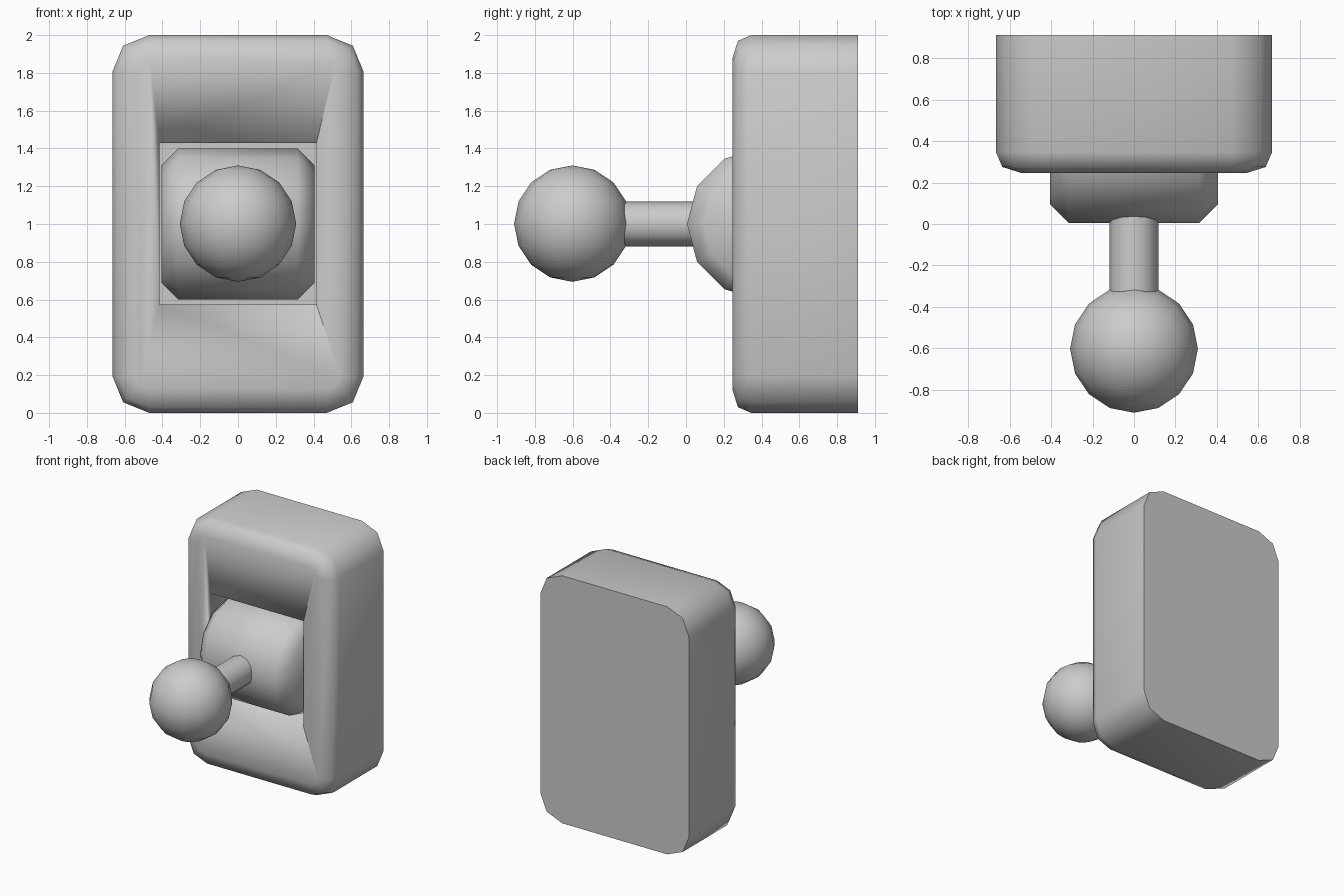
import bpy, bmesh
from math import cos, sin, pi, radians
from mathutils import Matrix

if "Cube" in bpy.data.objects:
    bpy.data.objects.remove(bpy.data.objects["Cube"], do_unlink=True)

grey = bpy.data.materials.new("plain_grey")
grey.use_nodes = True
grey.diffuse_color = (0.6, 0.6, 0.6, 1)
grey.node_tree.nodes["Principled BSDF"].inputs["Base Color"].default_value = grey.diffuse_color


def finish(name, bm, angle=60):
    """Turn a bmesh into a named, smooth-shaded object."""
    bmesh.ops.recalc_face_normals(bm, faces=bm.faces)
    mesh = bpy.data.meshes.new(name)
    bm.to_mesh(mesh)
    bm.free()
    mesh.materials.append(grey)
    obj = bpy.data.objects.new(name, mesh)
    bpy.context.collection.objects.link(obj)
    bpy.ops.object.select_all(action="DESELECT")
    obj.select_set(True)
    bpy.context.view_layer.objects.active = obj
    bpy.ops.object.shade_smooth_by_angle(angle=radians(angle))
    return obj


def skin(loops):
    """Join equal rings of points and cap both ends."""
    bm = bmesh.new()
    rings = [[bm.verts.new(p) for p in loop] for loop in loops]
    for a, b in zip(rings, rings[1:]):
        for i in range(len(a)):
            j = (i + 1) % len(a)
            bm.faces.new((a[i], a[j], b[j], b[i]))
    bm.faces.new(rings[0])
    bm.faces.new(rings[-1])
    return bm


def rounded_outline(y, inset, r):
    """Upright rectangle with two-step rounded corners."""
    w, h, k = 0.665 - inset, 1 - inset, r * 0.29
    corner = [(w, h - r), (w - k, h - k), (w - r, h)]
    pts = []
    for sx, sz in ((1, 1), (-1, 1), (-1, -1), (1, -1)):
        run = corner if sx * sz > 0 else corner[::-1]
        pts += [(sx * x, y, 1 + sz * z) for x, z in run]
    return pts


# Switch housing, softened on the front rim
housing = finish("housing", skin([
    rounded_outline(0.245, 0.125, 0.07),
    rounded_outline(0.275, 0.03, 0.165),
    rounded_outline(0.345, 0, 0.195),
    rounded_outline(0.91, 0, 0.195)]))

# Rectangular slot cut into the front
bm = bmesh.new()
bmesh.ops.create_cube(bm, size=1, matrix=Matrix.Translation((0, 0.46, 1.002))
                      @ Matrix.Diagonal((0.83, 0.72, 0.855, 1)))
cutter = finish("slot_cutter", bm, 30)
cutter.hide_render = True
cut = housing.modifiers.new("slot", "BOOLEAN")
cut.operation = "DIFFERENCE"
cut.solver = "EXACT"
cut.object = cutter
bpy.context.view_layer.objects.active = housing
bpy.ops.object.modifier_apply(modifier=cut.name)
bpy.data.objects.remove(cutter, do_unlink=True)

# Pivot drum lying across the slot, with chamfered ends
finish("pivot_drum", skin([
    [(x, 0.405 - r * cos(i * pi / 6), 1 + r * sin(i * pi / 6)) for i in range(12)]
    for x, r in ((-0.405, 0.31), (-0.315, 0.4), (0.315, 0.4), (0.405, 0.31))]))

# Lever rod
finish("lever_rod", skin([
    [(0.118 * cos(i * pi / 6), y, 1 + 0.118 * sin(i * pi / 6)) for i in range(12)]
    for y in (-0.4, 0.2)]))

# Ball knob
bm = bmesh.new()
bmesh.ops.create_uvsphere(bm, u_segments=16, v_segments=8, radius=0.308,
                          matrix=Matrix.Translation((0, -0.602, 1.002)))
finish("ball_knob", bm)
